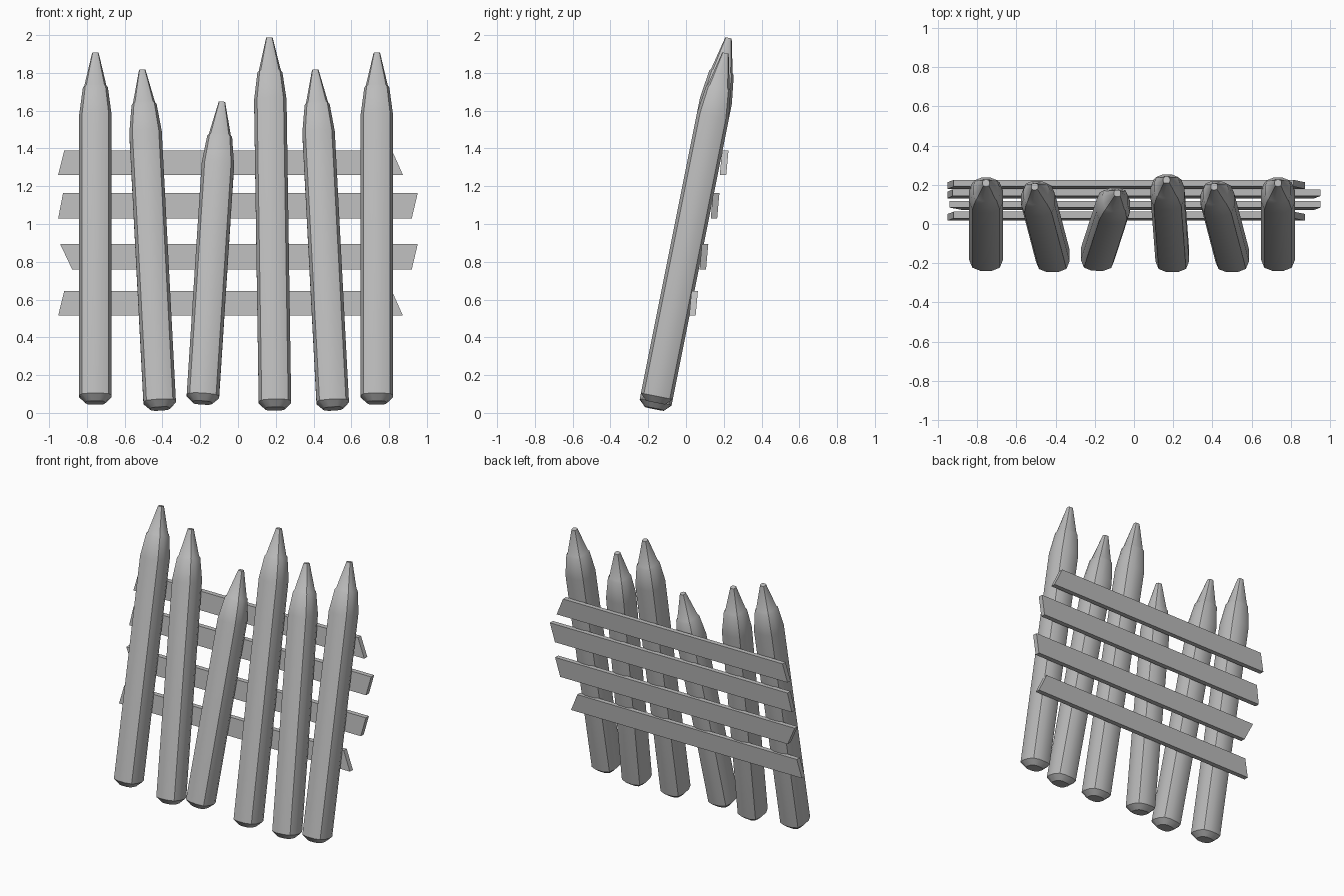
import bpy
import bmesh
from math import radians
from mathutils import Vector, Matrix

cube = bpy.data.objects.get("Cube")
if cube:
    bpy.data.objects.remove(cube, do_unlink=True)

grey = bpy.data.materials.new("weathered grey")
grey.use_nodes = True
grey.diffuse_color = (0.5, 0.5, 0.5, 1)
grey.node_tree.nodes["Principled BSDF"].inputs["Base Color"].default_value = (0.5, 0.5, 0.5, 1)


def finish(bm, name, smooth):
    bmesh.ops.recalc_face_normals(bm, faces=bm.faces)
    mesh = bpy.data.meshes.new(name)
    bm.to_mesh(mesh)
    bm.free()
    mesh.materials.append(grey)
    obj = bpy.data.objects.new(name, mesh)
    bpy.context.collection.objects.link(obj)
    if smooth:
        bpy.ops.object.select_all(action='DESELECT')
        obj.select_set(True)
        bpy.context.view_layer.objects.active = obj
        bpy.ops.object.shade_smooth_by_angle(angle=radians(32))


# Square section with bulging sides, four-fold symmetric
QUARTER = [Vector((0.03, 0.086)), Vector((-0.03, 0.086)), Vector((-0.07, 0.07))]
SECTION = []
for turn in range(4):
    SECTION += [Matrix.Rotation(radians(90 * turn), 2) @ p for p in QUARTER]


def lean(x, z):
    """Point on the leaning plane that holds the stake axes."""
    return Vector((x, -0.172 + 0.2 * z, z))


def stake(name, foot, tip):
    """Sharpened stake from foot to tip, each given as (x, z)."""
    start, end = lean(*foot), lean(*tip)
    axis = (end - start).normalized()
    side = Vector((1, 0, 0))
    side = (side - axis * side.dot(axis)).normalized()
    depth = axis.cross(side)
    length = (end - start).length
    # Height along the axis and scale of each ring
    rings = [(0, 0.6), (0.035, 1), (length - 0.34, 1), (length - 0.19, 0.77),
             (length - 0.18, 0.68), (length, 0.2)]
    bm = bmesh.new()
    loops = []
    for height, scale in rings:
        centre = start + axis * height
        loops.append([bm.verts.new(centre + (side * p.x + depth * p.y) * scale) for p in SECTION])
    for low, high in zip(loops, loops[1:]):
        for i in range(len(SECTION)):
            j = (i + 1) % len(SECTION)
            bm.faces.new((low[i], low[j], high[j], high[i]))
    bm.faces.new(loops[0])
    bm.faces.new(loops[-1])
    finish(bm, name, True)


def plank(name, low, high, y, bottom, top):
    """Slanted-end board; bottom and top give its (left, right) x ends."""
    bm = bmesh.new()
    outline = [(bottom[0], low, -0.006), (bottom[1], low, -0.006),
               (top[1], high, 0.006), (top[0], high, 0.006)]
    verts = [bm.verts.new((x, y + shift - 0.017, z)) for x, z, shift in outline]
    face = bm.faces.new(verts)
    new = bmesh.ops.extrude_face_region(bm, geom=[face])["geom"]
    bmesh.ops.translate(bm, vec=(0, 0.034, 0),
                        verts=[v for v in new if isinstance(v, bmesh.types.BMVert)])
    finish(bm, name, False)


# Six stakes, right to left
stakes = [((-0.755, 0.054), (-0.755, 1.905)), ((-0.413, 0.022), (-0.507, 1.815)),
          ((-0.188, 0.054), (-0.085, 1.645)), ((0.196, 0.022), (0.166, 1.985)),
          ((0.503, 0.022), (0.409, 1.815)), ((0.735, 0.054), (0.735, 1.905))]
for number, (foot, tip) in enumerate(stakes, 1):
    stake(f"stake_{number}", foot, tip)

# Four rails across the back
plank("rail_top", 1.26, 1.39, 0.202, (-0.952, 0.873), (-0.92, 0.815))
plank("rail_upper", 1.03, 1.165, 0.154, (-0.952, 0.92), (-0.926, 0.952))
plank("rail_lower", 0.76, 0.895, 0.095, (-0.878, 0.92), (-0.942, 0.952))
plank("rail_bottom", 0.515, 0.645, 0.04, (-0.952, 0.873), (-0.92, 0.815))
